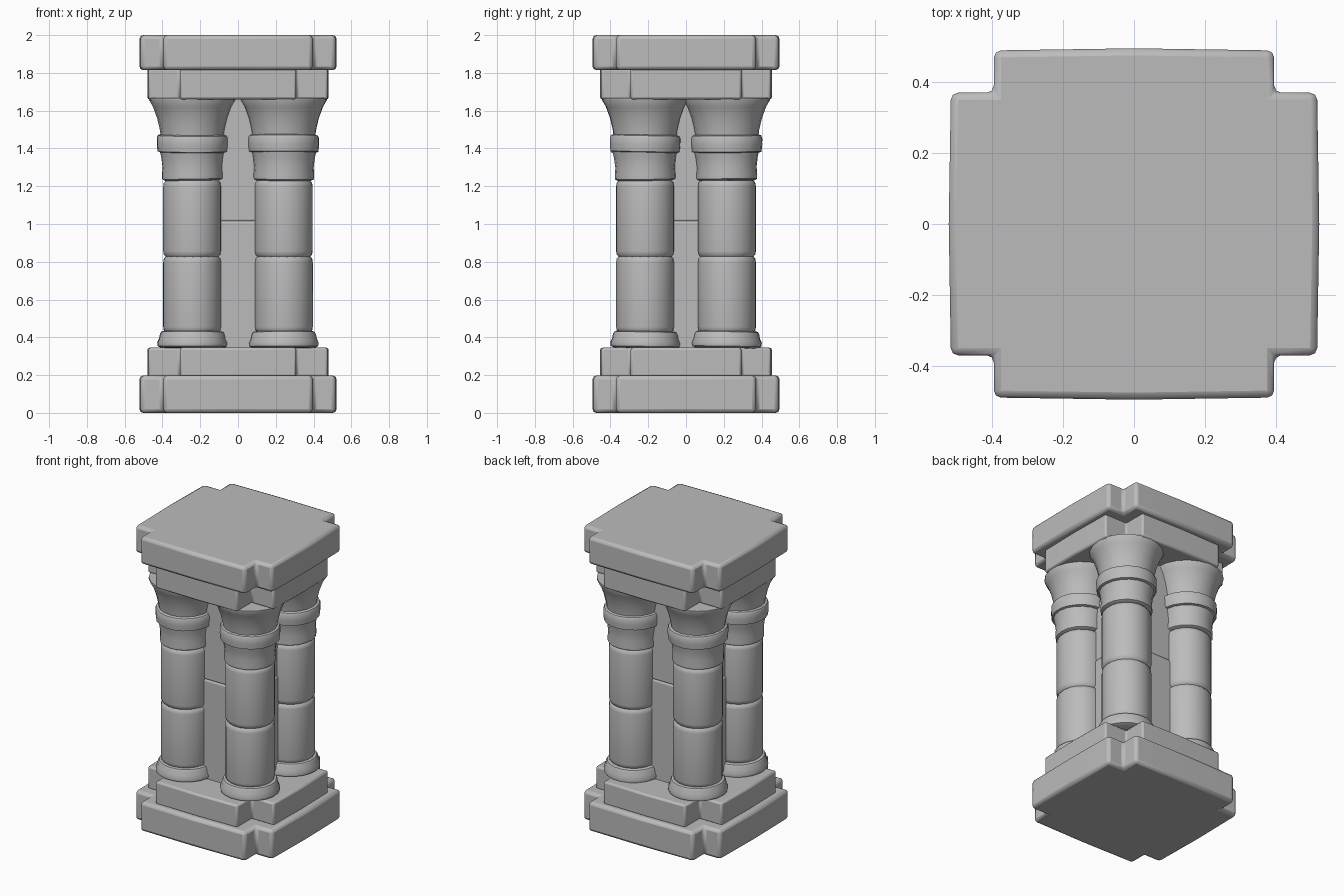
import bpy, bmesh, math, random
from mathutils import Matrix

random.seed(4)
cube = bpy.data.objects.get("Cube")
if cube:
    bpy.data.objects.remove(cube, do_unlink=True)

stone = bpy.data.materials.new("grey_stone")
stone.use_nodes = True
GREY = (0.5, 0.5, 0.5, 1)
stone.diffuse_color = GREY
bsdf = next(n for n in stone.node_tree.nodes if n.type == 'BSDF_PRINCIPLED')
bsdf.inputs["Base Color"].default_value = GREY
bsdf.inputs["Roughness"].default_value = 0.8


def finish(bm, name, bevel, angle=35):
    """Turn a bmesh into a stone object with worn, rounded edges."""
    bmesh.ops.recalc_face_normals(bm, faces=bm.faces)
    mesh = bpy.data.meshes.new(name)
    bm.to_mesh(mesh)
    bm.free()
    mesh.materials.append(stone)
    obj = bpy.data.objects.new(name, mesh)
    bpy.context.collection.objects.link(obj)
    if bevel:
        mod = obj.modifiers.new("worn_edges", 'BEVEL')
        mod.width, mod.segments, mod.limit_method = bevel, 2, 'ANGLE'
    bpy.ops.object.select_all(action='DESELECT')
    obj.select_set(True)
    bpy.context.view_layer.objects.active = obj
    bpy.ops.object.shade_smooth_by_angle(angle=math.radians(angle))
    return obj


def notched_slab(name, x, y, notch_x, notch_y, z0, z1, bevel):
    """Slab with its four corners cut out and slightly bowed sides."""
    bow = 0.006
    quarter = [(x, 0), (x - bow, notch_y), (notch_x, notch_y),
               (notch_x, y - bow), (0, y)]
    mirrored = [(-px, py) for px, py in reversed(quarter[:-1])]
    half = quarter + mirrored
    outline = half + [(px, -py) for px, py in reversed(half[1:-1])]
    bm = bmesh.new()
    face = bm.faces.new([bm.verts.new((px, py, z0)) for px, py in outline])
    new = bmesh.ops.extrude_face_region(bm, geom=[face])["geom"]
    top = [v for v in new if isinstance(v, bmesh.types.BMVert)]
    bmesh.ops.translate(bm, verts=top, vec=(0, 0, z1 - z0))
    finish(bm, name, bevel)


def turned_stone(name, cx, cy, profile, tilt=0.0, sides=20):
    """Round stone lathed from (radius, z) pairs, with a slight hand-cut tilt."""
    bm = bmesh.new()
    spin = random.uniform(0, math.tau)
    rings = []
    for r, z in profile:
        rings.append([bm.verts.new((r * math.cos(spin + math.tau * i / sides),
                                    r * math.sin(spin + math.tau * i / sides), z))
                      for i in range(sides)])
    for low, high in zip(rings, rings[1:]):
        for i in range(sides):
            j = (i + 1) % sides
            bm.faces.new((low[i], low[j], high[j], high[i]))
    bm.faces.new(rings[0][::-1])
    bm.faces.new(rings[-1])
    if tilt:
        mid = sum(z for r, z in profile) / len(profile)
        turn = Matrix.Rotation(random.uniform(-tilt, tilt), 3, 'X') \
            @ Matrix.Rotation(random.uniform(-tilt, tilt), 3, 'Y')
        bmesh.ops.rotate(bm, verts=bm.verts, cent=(0, 0, mid), matrix=turn)
    bmesh.ops.translate(bm, verts=bm.verts, vec=(cx, cy, 0))
    finish(bm, name, 0, 45)


def drum(z0, z1, r=0.154):
    return [(r - 0.014, z0), (r - 0.003, z0 + 0.012), (r, z0 + 0.03),
            (r, z1 - 0.03), (r - 0.003, z1 - 0.012), (r - 0.014, z1)]


def block(name, x, y, z0, z1):
    bm = bmesh.new()
    bmesh.ops.create_cube(bm, size=1)
    bmesh.ops.scale(bm, verts=bm.verts, vec=(2 * x, 2 * y, z1 - z0))
    bmesh.ops.translate(bm, verts=bm.verts, vec=(0, 0, (z0 + z1) / 2))
    finish(bm, name, 0.015)


# Stepped plinth and matching stepped roof
notched_slab("plinth_lower_slab", 0.522, 0.495, 0.395, 0.37, 0, 0.198, 0.02)
notched_slab("plinth_upper_slab", 0.48, 0.455, 0.308, 0.293, 0.19, 0.345, 0.012)
notched_slab("roof_lower_slab", 0.48, 0.455, 0.308, 0.293, 1.66, 1.825, 0.012)
notched_slab("roof_upper_slab", 0.522, 0.495, 0.395, 0.37, 1.815, 2.0, 0.02)

# Inner core of two stacked blocks
block("core_lower_block", 0.255, 0.235, 0.33, 1.02)
block("core_upper_block", 0.25, 0.23, 1.01, 1.68)

# Four corner columns
foot = [(0.165, 0.343), (0.183, 0.352), (0.186, 0.37), (0.176, 0.392),
        (0.172, 0.415), (0.165, 0.428), (0.15, 0.432)]
collar = [(0.145, 1.23), (0.16, 1.238), (0.161, 1.26), (0.158, 1.3),
          (0.164, 1.35), (0.172, 1.39)]
band = [(0.165, 1.378), (0.184, 1.384), (0.188, 1.42), (0.188, 1.455),
        (0.182, 1.468), (0.165, 1.474)]
capital = [(0.165, 1.45), (0.172, 1.5), (0.186, 1.56), (0.208, 1.62),
           (0.228, 1.655), (0.228, 1.666)]
for side, sx in (("left", 1), ("right", -1)):
    for end, sy in (("front", -1), ("back", 1)):
        cx, cy = sx * 0.242, sy * 0.216
        label = f"{end}_{side}_column_"
        turned_stone(label + "foot", cx, cy, foot, 0.02)
        turned_stone(label + "lower_drum", cx, cy, drum(0.425, 0.828))
        turned_stone(label + "upper_drum", cx, cy, drum(0.826, 1.23))
        turned_stone(label + "collar", cx, cy, collar, 0.02)
        turned_stone(label + "band", cx, cy, band, 0.035)
        turned_stone(label + "capital", cx, cy, capital)
